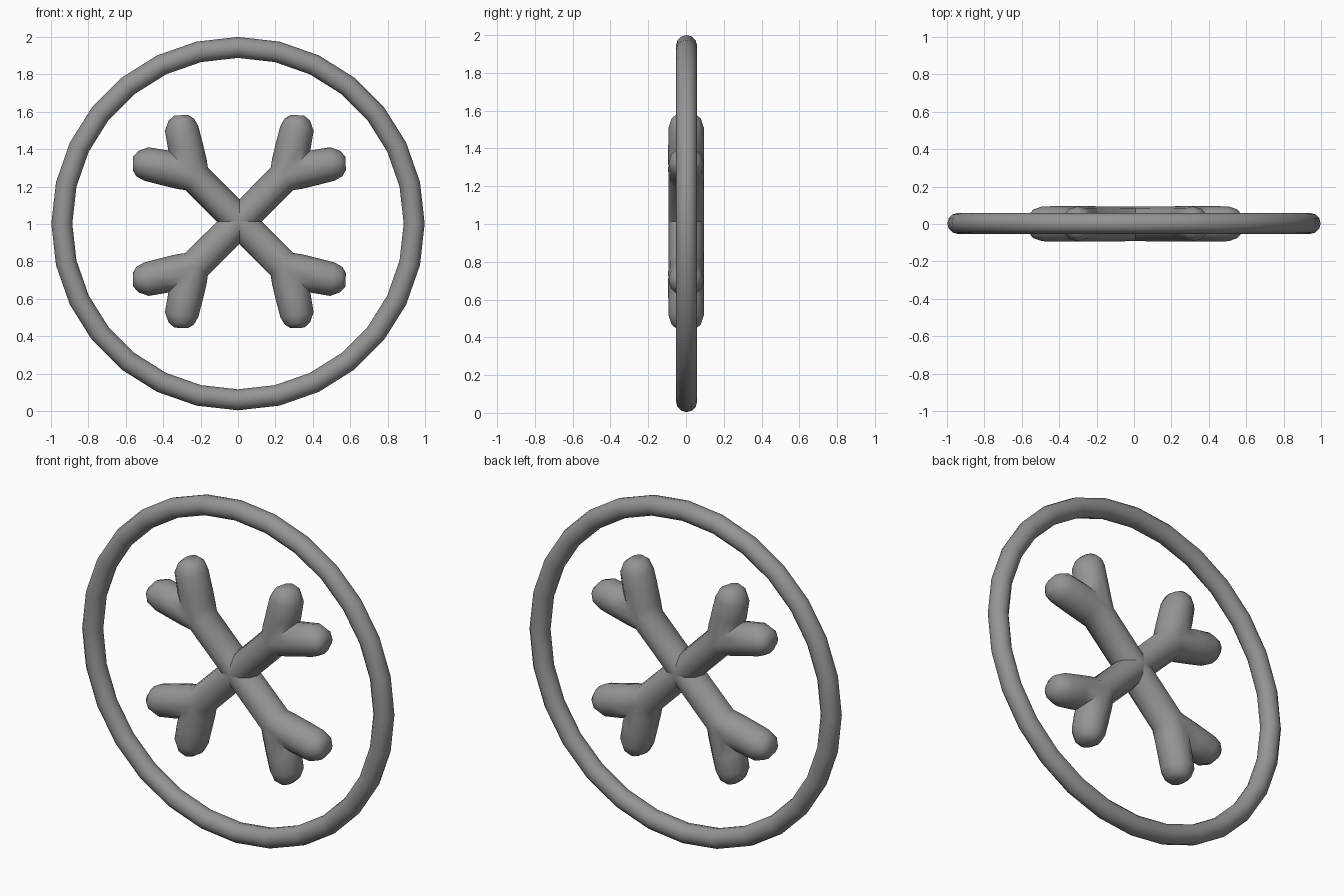
import bpy, bmesh
from math import cos, sin, pi, radians

if "Cube" in bpy.data.objects:
    bpy.data.objects.remove(bpy.data.objects["Cube"])

# Dark grey finish shared by all parts
GREY = bpy.data.materials.new("dark_grey")
GREY.diffuse_color = (0.3, 0.3, 0.3, 1)
GREY.use_nodes = True
GREY.node_tree.nodes["Principled BSDF"].inputs["Base Color"].default_value = GREY.diffuse_color


def finish(obj, angle):
    obj.data.materials.append(GREY)
    bpy.ops.object.select_all(action='DESELECT')
    obj.select_set(True)
    bpy.context.view_layer.objects.active = obj
    bpy.ops.object.shade_smooth_by_angle(angle=radians(angle))


# Outer ring, upright and facing the front
bpy.ops.mesh.primitive_torus_add(major_segments=28, minor_segments=12,
                                 major_radius=0.942, minor_radius=0.056,
                                 location=(0, 0.003, 1.002), rotation=(pi / 2, 0, 0))
ring = bpy.context.object
ring.name = "outer_ring"
finish(ring, 50)

# Quarter-bone sections: along, across, width radius, depth radius, tilt in degrees
SECTIONS = [
    (0.000, 0.000, 0.084, 0.093, 0),
    (0.335, 0.000, 0.086, 0.094, 8),
    (0.400, 0.028, 0.094, 0.095, 24),
    (0.490, 0.082, 0.094, 0.095, 34),
    (0.570, 0.134, 0.090, 0.093, 37),
    (0.605, 0.166, 0.068, 0.077, 40),
    (0.622, 0.182, 0.036, 0.050, 43),
]
SIDES = 12


def make_bone(name, angle):
    bm = bmesh.new()
    loops = []
    for u, v, r, d, tilt in SECTIONS:
        t = radians(tilt)
        loop = []
        for i in range(SIDES):
            a = 2 * pi * i / SIDES
            w = r * cos(a)
            loop.append(bm.verts.new((u - w * sin(t), d * sin(a), v + w * cos(t))))
        loops.append(loop)
    for a, b in zip(loops, loops[1:]):
        for i in range(SIDES):
            j = (i + 1) % SIDES
            bm.faces.new((a[i], a[j], b[j], b[i]))
    bm.faces.new(loops[-1])
    bmesh.ops.recalc_face_normals(bm, faces=bm.faces)
    # Keep one knob, then mirror across and along the bone
    bmesh.ops.bisect_plane(bm, geom=bm.verts[:] + bm.edges[:] + bm.faces[:],
                           plane_co=(0, 0, 0), plane_no=(0, 0, 1), clear_inner=True)
    for axis in (2, 0):
        scale = [1, 1, 1]
        scale[axis] = -1
        dup = bmesh.ops.duplicate(bm, geom=bm.verts[:] + bm.edges[:] + bm.faces[:])["geom"]
        bmesh.ops.scale(bm, vec=scale,
                        verts=[e for e in dup if isinstance(e, bmesh.types.BMVert)])
        bmesh.ops.reverse_faces(bm, faces=[e for e in dup if isinstance(e, bmesh.types.BMFace)])
        bmesh.ops.remove_doubles(bm, verts=bm.verts[:], dist=0.0005)
    bmesh.ops.recalc_face_normals(bm, faces=bm.faces)
    mesh = bpy.data.meshes.new(name)
    bm.to_mesh(mesh)
    bm.free()
    obj = bpy.data.objects.new(name, mesh)
    bpy.context.collection.objects.link(obj)
    obj.location = (0.007, 0.001, 1.013)
    obj.rotation_euler = (0, radians(angle), 0)
    finish(obj, 65)
    return obj


# Two crossed bones
make_bone("rising_bone", -45)
make_bone("falling_bone", 45)
